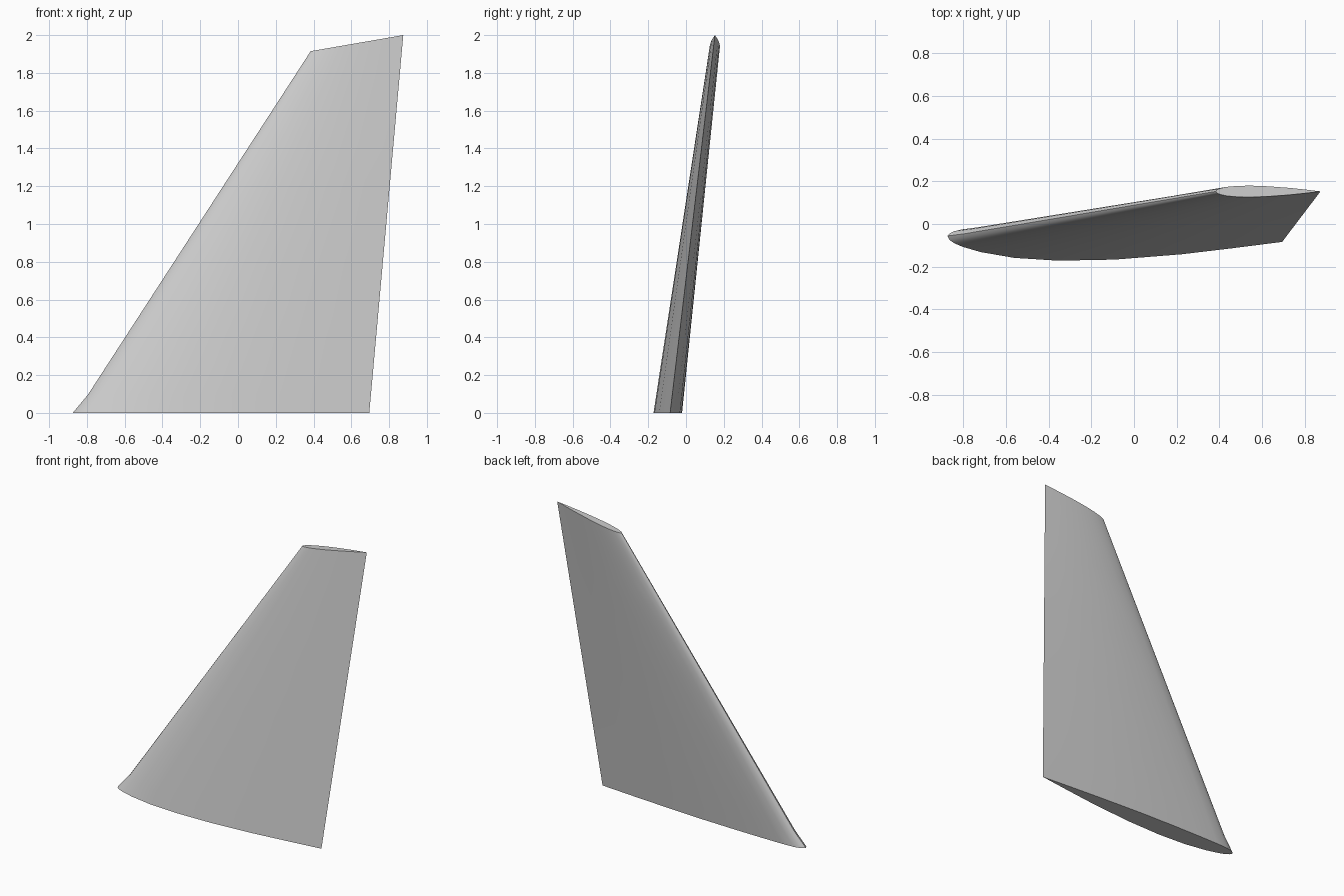
import bpy, bmesh, math

cube = bpy.data.objects.get("Cube")
if cube:
    bpy.data.objects.remove(cube, do_unlink=True)

# Plain grey paint
grey = bpy.data.materials.new("light_grey")
grey.use_nodes = True
colour = (0.6, 0.6, 0.6, 1)
grey.diffuse_color = colour
grey.node_tree.nodes["Principled BSDF"].inputs["Base Color"].default_value = colour

# Aerofoil stations: chord fraction, root front y, root back y, tip half thickness
STATIONS = [
    (0, -.056, -.056, 0), (.006, -.075, -.045, .22), (.02, -.09, -.034, .39),
    (.045, -.107, -.025, .55), (.1, -.132, -.021, .78), (.2, -.159, -.021, .95),
    (.33, -.172, -.024, 1), (.5, -.167, -.032, .88), (.7, -.142, -.05, .61),
    (.85, -.114, -.066, .33), (1, -.084, -.084, 0)]
FLARE_START = -.857   # nose position of the straight leading edge at the root
TIP_THICK = .027


def root_and_tip(station, side):
    u, front, back, half = station
    root = (-.875 + 1.57 * u, front if side < 0 else back, 0)
    tip = (.385 + .49 * u, .153 + side * half * TIP_THICK, 1.915 + .085 * u)
    return root, tip


# Closed loop of matching points: trailing edge, front side, nose, back side
loop = [root_and_tip(s, -1) for s in reversed(STATIONS)]
loop += [root_and_tip(s, 1) for s in STATIONS[1:-1]]


def section(t):
    points = []
    for root, tip in loop:
        x = root[0]
        if t > 0:   # above the root flare the nose is pulled back
            x += (FLARE_START + .875) * max(0, 1 - (x + .875) / .2)
        points.append([a + (b - a) * t for a, b in zip((x, root[1], 0), tip)])
    return points


# Fin: sections lofted from root to tip
bm = bmesh.new()
rings = [[bm.verts.new(p) for p in section(t)]
         for t in (0, .05, .2, .4, .6, .8, 1)]
n = len(loop)
for low, high in zip(rings, rings[1:]):
    for i in range(n):
        j = (i + 1) % n
        bm.faces.new((low[i], low[j], high[j], high[i]))
bm.faces.new(rings[0])
bm.faces.new(rings[-1])
bmesh.ops.recalc_face_normals(bm, faces=bm.faces)
mesh = bpy.data.meshes.new("fin")
bm.to_mesh(mesh)
bm.free()
mesh.materials.append(grey)
fin = bpy.data.objects.new("fin", mesh)
bpy.context.collection.objects.link(fin)

# Smooth skin with sharp trailing edge and caps
bpy.ops.object.select_all(action='DESELECT')
fin.select_set(True)
bpy.context.view_layer.objects.active = fin
bpy.ops.object.shade_smooth_by_angle(angle=math.radians(40))
